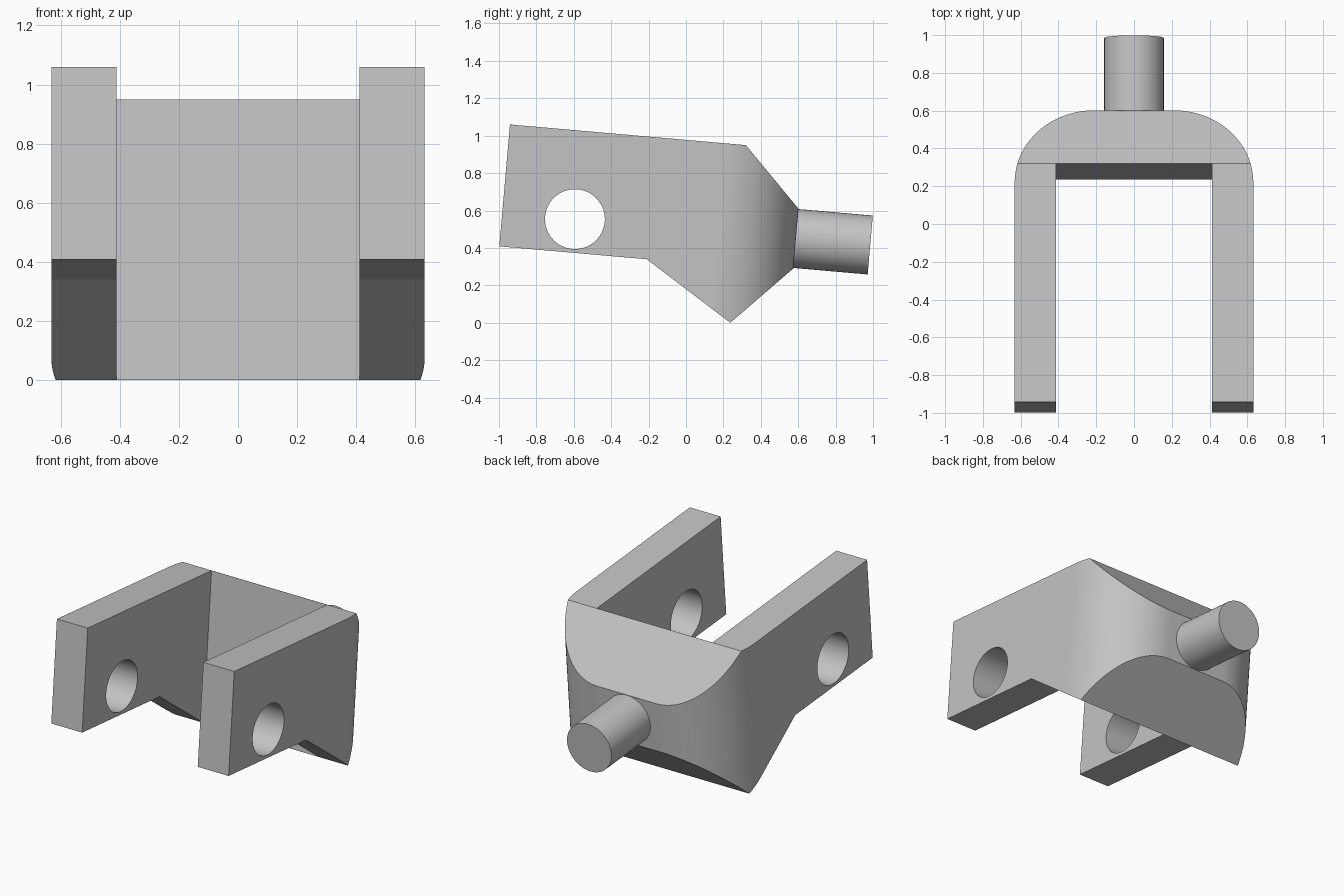
import bpy, bmesh, math
from mathutils import Matrix

if "Cube" in bpy.data.objects:
    bpy.data.objects.remove(bpy.data.objects["Cube"], do_unlink=True)

GREY = (0.55, 0.55, 0.55, 1)
steel = bpy.data.materials.new("light_grey")
steel.use_nodes = True
steel.diffuse_color = GREY
steel.node_tree.nodes["Principled BSDF"].inputs["Base Color"].default_value = GREY

TILT = Matrix.Rotation(math.radians(-5), 4, "X")   # whole part pitches down at the back
MID = 0.5                                          # height of the hole and stem axis


def add_object(name, bm):
    bmesh.ops.recalc_face_normals(bm, faces=bm.faces)
    mesh = bpy.data.meshes.new(name)
    bm.to_mesh(mesh)
    bm.free()
    obj = bpy.data.objects.new(name, mesh)
    bpy.context.collection.objects.link(obj)
    obj.data.materials.append(steel)
    obj.matrix_world = TILT
    return obj


def prism(name, points, direction):
    bm = bmesh.new()
    face = bm.faces.new([bm.verts.new(p) for p in points])
    out = bmesh.ops.extrude_face_region(bm, geom=[face])
    moved = [v for v in out["geom"] if isinstance(v, bmesh.types.BMVert)]
    bmesh.ops.translate(bm, verts=moved, vec=direction)
    return add_object(name, bm)


def cylinder(name, radius, length, centre, rotation):
    bm = bmesh.new()
    bmesh.ops.create_cone(bm, cap_ends=True, segments=64, radius1=radius, radius2=radius,
                          depth=length, matrix=Matrix.Translation(centre) @ rotation)
    return add_object(name, bm)


def boolean(obj, cutter, operation):
    mod = obj.modifiers.new(operation.lower(), "BOOLEAN")
    mod.operation, mod.solver, mod.object = operation, "EXACT", cutter
    bpy.context.view_layer.objects.active = obj
    bpy.ops.object.modifier_apply(modifier=mod.name)
    bpy.data.objects.remove(cutter, do_unlink=True)


# Fork: U-shaped plan with rounded back corners
outer, inner, front, notch, back, radius = 0.632, 0.412, -1.03, 0.235, 0.546, 0.42
half = [(inner, notch), (inner, front), (outer, front)]
for i in range(33):
    a = math.radians(90) * i / 32
    half.append((outer - radius + radius * math.cos(a), back - radius + radius * math.sin(a)))
plan = half + [(-x, y) for x, y in reversed(half)]
fork = prism("fork", [(x, y, -0.2) for x, y in plan], (0, 0, 1.4))

# Side outline trims the fork: chamfered back and stepped underside
side = [(-1.2, 0.974), (0.236, 0.974), (0.546, 0.66), (0.6, 0.66), (0.6, 0.339),
        (0.546, 0.339), (0.236, 0.0205), (-0.239, 0.32), (-1.2, 0.32)]
boolean(fork, prism("side_outline", [(-1, y, z) for y, z in side], (2, 0, 0)), "INTERSECT")

# Pin holes through both arms
hole = cylinder("pin_hole", 0.16, 2, (0, -0.64, MID), Matrix.Rotation(math.radians(90), 4, "Y"))
boolean(fork, hole, "DIFFERENCE")

# Round stem at the back
stem = cylinder("stem", 0.158, 0.445, (0, 0.7225, MID), Matrix.Rotation(math.radians(90), 4, "X"))

# Smooth curved walls, keep hard edges
for obj in (fork, stem):
    bpy.ops.object.select_all(action="DESELECT")
    obj.select_set(True)
    bpy.context.view_layer.objects.active = obj
    bpy.ops.object.shade_smooth_by_angle(angle=math.radians(25))
